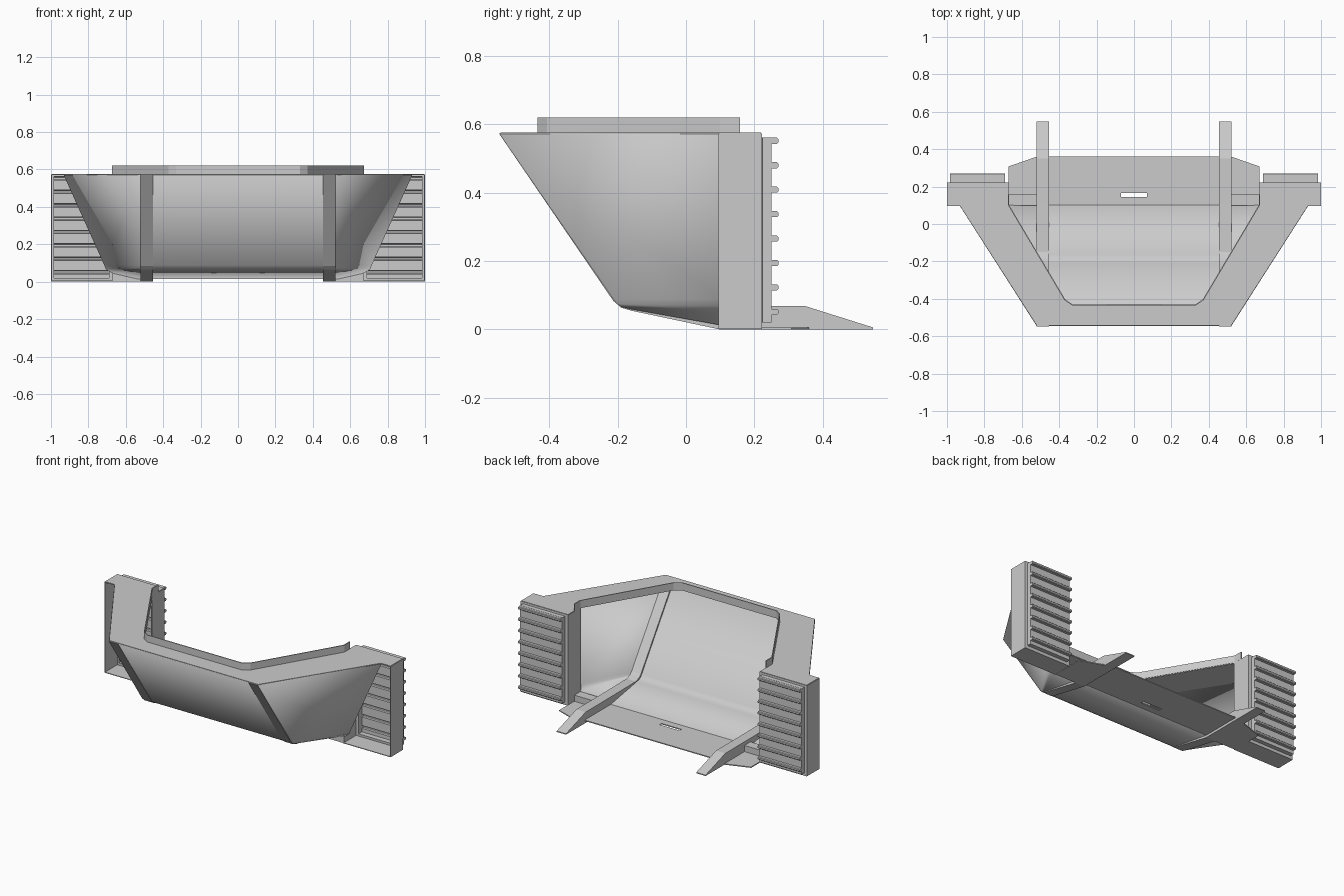
import bpy, bmesh

if "Cube" in bpy.data.objects:
    bpy.data.objects.remove(bpy.data.objects["Cube"])

T = 0.006  # plate thickness


def build(name, verts, faces, plate=True, smooth=False):
    """Make one half of a part on +x and mirror it; thin plates get thickness."""
    me = bpy.data.meshes.new(name)
    bm = bmesh.new()
    vs = [bm.verts.new(v) for v in verts]
    for f in faces:
        bm.faces.new([vs[i] for i in f])
    bmesh.ops.remove_doubles(bm, verts=bm.verts, dist=1e-5)
    bmesh.ops.recalc_face_normals(bm, faces=bm.faces)
    bm.to_mesh(me)
    bm.free()
    ob = bpy.data.objects.new(name, me)
    bpy.context.collection.objects.link(ob)
    m = ob.modifiers.new("mirror", 'MIRROR')
    m.use_clip = True
    m.merge_threshold = 0.0005
    if plate:
        s = ob.modifiers.new("thickness", 'SOLIDIFY')
        s.thickness, s.offset = T, 0
    if smooth:
        bpy.context.view_layer.objects.active = ob
        ob.select_set(True)
        bpy.ops.object.shade_smooth_by_angle(angle=0.6)
        ob.select_set(False)
    return ob


def prism(name, profile, x0, x1, open_edge=False, plate=False):
    """Extrude a (y, z) profile along x."""
    n = len(profile)
    verts = [(x, y, z) for x in (x0, x1) for y, z in profile]
    faces = [list(range(n)), list(range(2 * n - 1, n - 1, -1))]
    for i in range(n - 1 if open_edge else n):
        j = (i + 1) % n
        faces.append([i, j, n + j, n + i])
    return build(name, verts, faces, plate)


def strip(name, rows, plate=True, smooth=False):
    """Quads between neighbouring point rows of equal length."""
    n = len(rows[0])
    verts = [p for r in rows for p in r]
    faces = [[a * n + i, a * n + i + 1, (a + 1) * n + i + 1, (a + 1) * n + i]
             for a in range(len(rows) - 1) for i in range(n - 1)]
    return build(name, verts, faces, plate, smooth)


# Sloped tub shell: front panel, side panel and rising floor
keel = [(-.542, .572), (-.21, .09), (-.20, .077), (-.185, .068), (-.16, .062), (.1, .018)]
rows = [[(x, y, z) for y, z in keel] for x in (0, .455, .52)]
side = [(.93, .572), (.713, .09), (.705, .07), (.69, .057), (.67, .048), (.53, .016)]
rows.append([(x, .1, z) for x, z in side])
strip("tub_shell", rows, smooth=True)

# Flat rim around the top and over the pillars
outer = [(0, -.542), (.52, -.542), (.93, .097), (.997, .097), (.997, .22)]
inner = [(0, -.432), (.33, -.432), (.37, -.405), (.67, .1), (.67, .22)]
rim_v = [(x, y, .573) for x, y in outer + inner]
build("top_rim", rim_v, [(0, 1, 6, 5), (1, 7, 6), (1, 2, 8, 7), (2, 3, 4, 9, 8)])

# Upright lip on the inner rim edge
lip = inner[:4] + [(.67, .158)]
strip("rim_lip", [[(x, y, z) for x, y in lip] for z in (.573, .62)])

# Side pillars, open at the front, back wall framed around the pad
X0, X1, Y0, Y1, Z0, Z1 = .67, .997, .095, .22, .003, .573
px0, px1, pz0, pz1 = .69, .983, .02, .562
corners = [(X0, Z0), (X1, Z0), (X1, Z1), (X0, Z1)]
hole = [(px0, pz0), (px1, pz0), (px1, pz1), (px0, pz1)]
pv = [(x, Y0, z) for x, z in corners] + [(x, Y1, z) for x, z in corners]
pv += [(x, Y1, z) for x, z in hole]
pf = []
for i in range(4):
    j = (i + 1) % 4
    pf.append((4 + i, 4 + j, 8 + j, 8 + i))
    if i != 2:
        pf.append((i, j, 4 + j, 4 + i))
build("side_pillar", pv, pf)

# Ribbed pads, hollow behind
prof = [(.22, pz0), (.25, pz0)]
for k in range(7, -1, -1):
    c = .552 - .0715 * k
    prof += [(.25, c - .009), (.266, c - .009), (.27, c - .005),
             (.27, c + .005), (.266, c + .009), (.25, c + .009)]
prof += [(.25, pz1), (.22, pz1)]
prism("ribbed_pad", prof, px0, px1, open_edge=True)

# Rear deck with a slot
xs, ys = (0, .07, .455), (.1, .145, .165, .36)
dv = [(x, y, .018) for x in xs for y in ys]
build("rear_deck", dv, [(0, 1, 5, 4), (2, 3, 7, 6), (4, 5, 9, 8), (5, 6, 10, 9), (6, 7, 11, 10)])

# Low wings beside the deck
wing = [(.52, .1), (.67, .1), (.67, .308), (.52, .36)]
build("deck_wing", [(x, y, .003) for x, y in wing], [(0, 1, 2, 3)])

# Sills between rails and pillars
prism("side_sill", [(.1, 0), (.16, 0), (.16, .045), (.1, .045)], .52, .67)

# Rails running down the bow, along the floor and out to the rear tips
rail = [(-.547, .573), (-.213, .084), (-.19, .064), (-.16, .055), (.1, 0), (.547, 0),
        (.547, .006), (.35, .068), (.1, .068), (-.15, .07), (-.185, .082), (-.2, .098), (-.528, .573)]
prism("floor_rail", rail, .455, .52)
